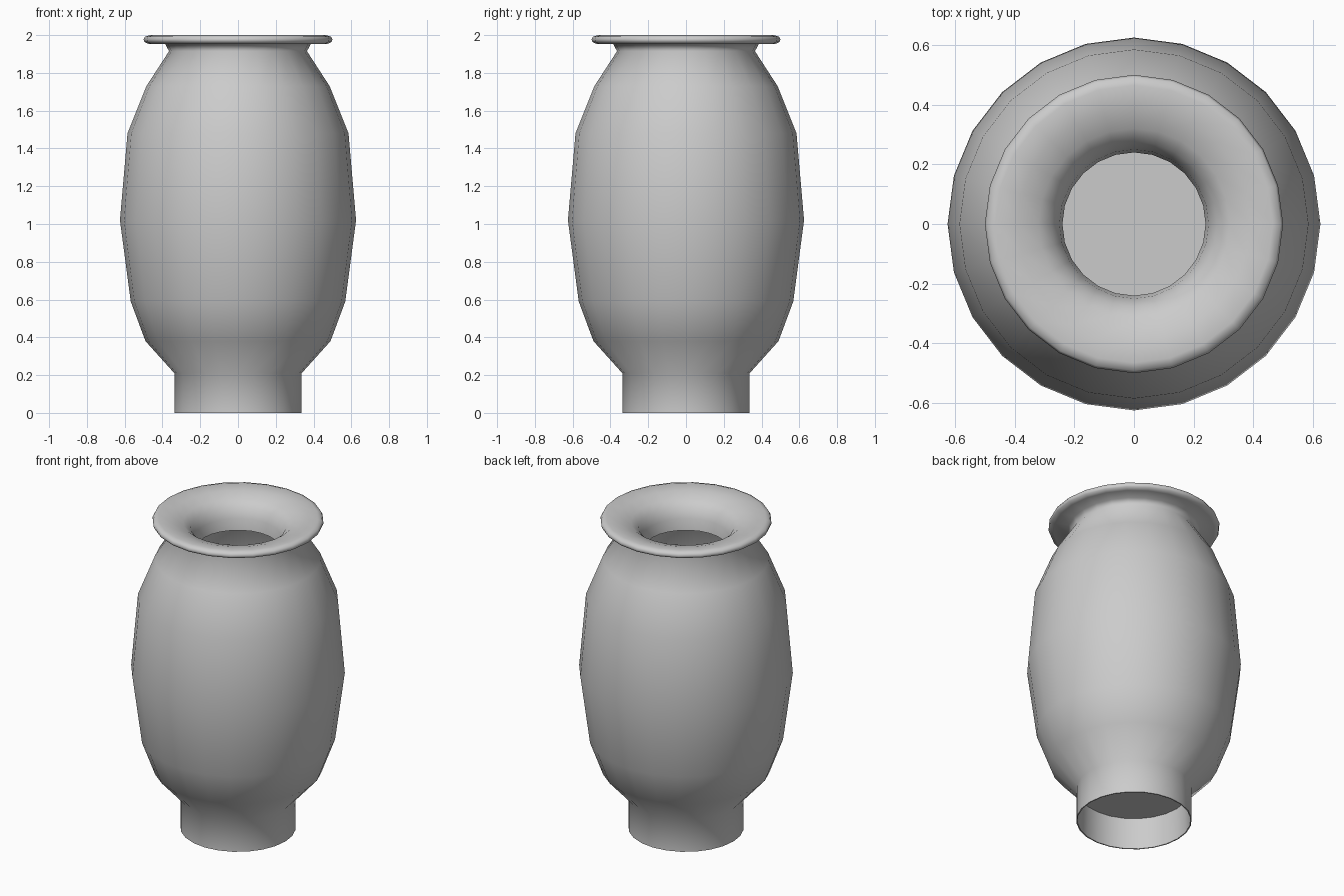
import bpy, bmesh, math

if "Cube" in bpy.data.objects:
    bpy.data.objects.remove(bpy.data.objects["Cube"])

SIDES = 24

# Vase profile (radius, height): recessed foot ceiling, foot, belly, lip, throat
profile = [
    (0.325, 0.20), (0.33, 0.0), (0.337, 0.0), (0.337, 0.21),
    (0.49, 0.38), (0.568, 0.59), (0.625, 1.02), (0.585, 1.48), (0.485, 1.73),
    (0.365, 1.915), (0.385, 1.952), (0.47, 1.952), (0.495, 1.963),
    (0.50, 1.977), (0.492, 1.992), (0.465, 2.0), (0.39, 1.988),
    (0.32, 1.965), (0.277, 1.93), (0.25, 1.87), (0.24, 1.80),
]

bm = bmesh.new()
rings = []
for r, z in profile:
    rings.append([bm.verts.new((r * math.cos(2 * math.pi * i / SIDES),
                                r * math.sin(2 * math.pi * i / SIDES), z))
                  for i in range(SIDES)])

# Walls between rings, facing outward
for a, b in zip(rings, rings[1:]):
    for i in range(SIDES):
        j = (i + 1) % SIDES
        bm.faces.new((a[i], a[j], b[j], b[i]))

# Floor of the vessel, seen from below inside the foot
bm.faces.new(rings[0][::-1])

mesh = bpy.data.meshes.new("vase")
bm.to_mesh(mesh)
bm.free()
vase = bpy.data.objects.new("vase", mesh)
bpy.context.collection.objects.link(vase)

# Smooth shading with a crisp foot edge
bpy.context.view_layer.objects.active = vase
vase.select_set(True)
bpy.ops.object.shade_smooth_by_angle(angle=math.radians(65))
